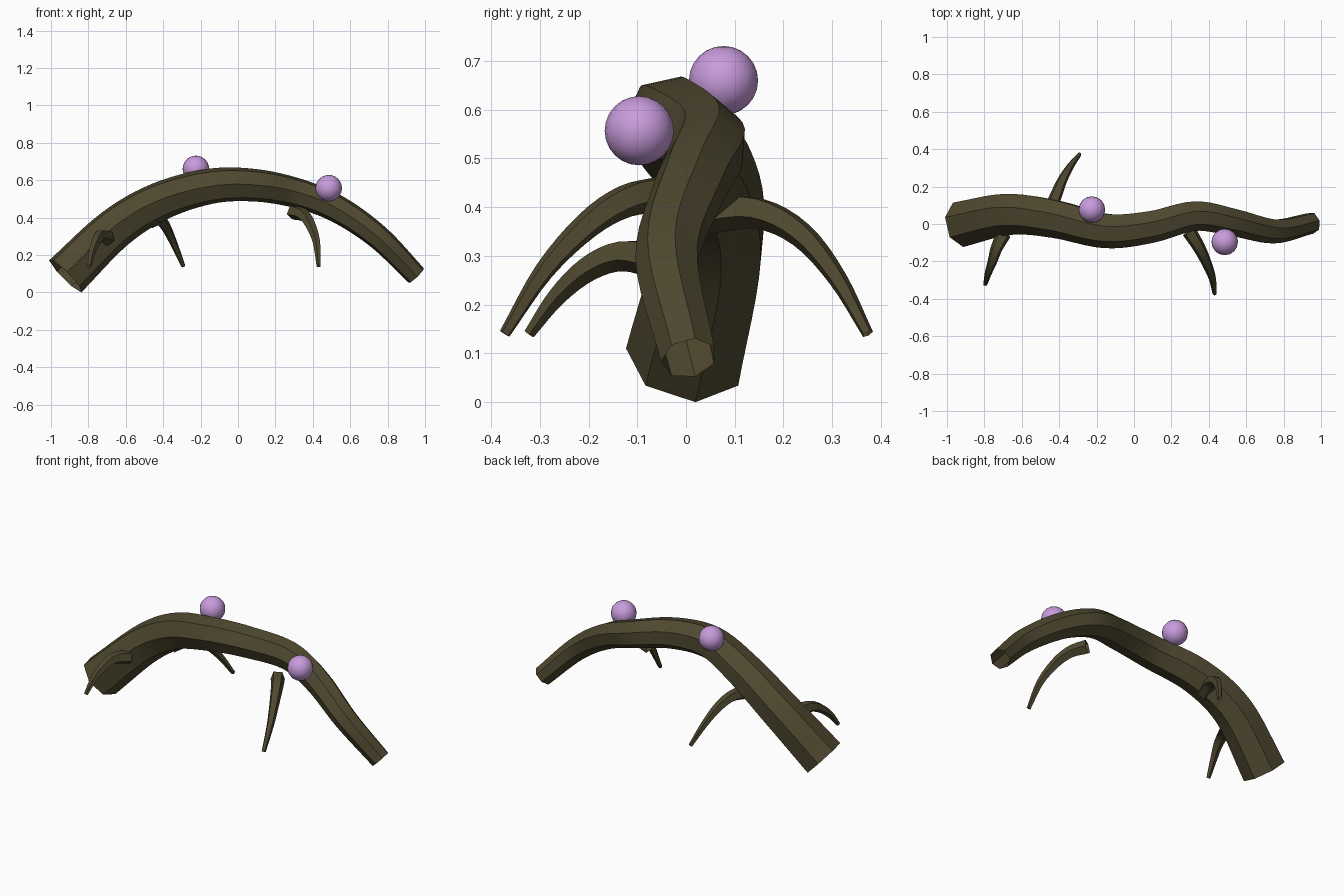
import bpy, bmesh, math
from mathutils import Vector, Quaternion

if "Cube" in bpy.data.objects:
    bpy.data.objects.remove(bpy.data.objects["Cube"])


def material(name, rgb):
    m = bpy.data.materials.new(name)
    m.diffuse_color = (*rgb, 1.0)
    m.use_nodes = True
    m.node_tree.nodes["Principled BSDF"].inputs["Base Color"].default_value = m.diffuse_color
    return m


bark = material("dark_bark", (0.078, 0.065, 0.029))
lilac = material("lilac", (0.58, 0.33, 0.72))


def finish(bm, name, mat):
    me = bpy.data.meshes.new(name)
    bm.to_mesh(me)
    bm.free()
    me.materials.append(mat)
    ob = bpy.data.objects.new(name, me)
    bpy.context.collection.objects.link(ob)
    bpy.ops.object.select_all(action='DESELECT')
    ob.select_set(True)
    bpy.context.view_layer.objects.active = ob
    bpy.ops.object.shade_smooth_by_angle(angle=math.radians(35))
    return ob


def spline(points, steps):
    """Catmull-Rom samples through the points."""
    p = [Vector(q) for q in points]
    p = [2 * p[0] - p[1]] + p + [2 * p[-1] - p[-2]]
    out = []
    for i in range(1, len(p) - 2):
        a, b, c, d = p[i - 1:i + 3]
        for k in range(steps):
            t = k / steps
            out.append(0.5 * (2 * b + (c - a) * t + (2 * a - 5 * b + 4 * c - d) * t * t
                              + (3 * b - a - 3 * c + d) * t ** 3))
    return out + [p[-2]]


def tube(name, points, r0, r1, sides, steps):
    """Open tapered tube with a twist-free frame."""
    path = spline(points, steps)
    n = len(path)
    tang = [(path[min(i + 1, n - 1)] - path[max(i - 1, 0)]).normalized() for i in range(n)]
    length = [0.0]
    for a, b in zip(path, path[1:]):
        length.append(length[-1] + (b - a).length)
    t = tang[0]
    down = Vector((0, 0, -1))
    nrm = (down - t * down.dot(t)).normalized()
    bm = bmesh.new()
    rings = []
    for i in range(n):
        if i:
            nrm = tang[i - 1].rotation_difference(tang[i]) @ nrm
            nrm = (nrm - tang[i] * nrm.dot(tang[i])).normalized()
        r = r0 + (r1 - r0) * length[i] / length[-1]
        rings.append([bm.verts.new(path[i] + r * (Quaternion(tang[i], 2 * math.pi * k / sides) @ nrm))
                      for k in range(sides)])
    for a, b in zip(rings, rings[1:]):
        for k in range(sides):
            j = (k + 1) % sides
            bm.faces.new((a[k], a[j], b[j], b[k]))
    return finish(bm, name, bark)


# arched, wavy trunk
tube("trunk", [(-.922, 0, .09), (-.66, .055, .342), (-.42, .03, .487), (-.15, -.033, .567),
               (.09, -.012, .573), (.32, .045, .53), (.53, .01, .447), (.75, -.037, .295),
               (.953, .006, .09)], .125, .058, 7, 6)

# drooping side branches
branches = {
    "front_left_branch": [(-.695, -.05, .29), (-.735, -.13, .302), (-.757, -.20, .275),
                          (-.78, -.265, .217), (-.795, -.322, .14)],
    "front_right_branch": [(.295, -.04, .43), (.345, -.12, .415), (.385, -.20, .365),
                           (.42, -.29, .27), (.432, -.372, .14)],
    "back_left_branch": [(-.46, .04, .385), (-.42, .145, .39), (-.383, .235, .345),
                         (-.34, .31, .255), (-.292, .373, .14)],
}
for name, pts in branches.items():
    tube(name, pts, .041, .012, 5, 4)

# lilac balls resting on the trunk
for name, pos in (("left_ball", (-.225, .077, .66)), ("right_ball", (.485, -.096, .557))):
    bm = bmesh.new()
    bmesh.ops.create_uvsphere(bm, u_segments=16, v_segments=12, radius=.071)
    bmesh.ops.translate(bm, verts=bm.verts, vec=Vector(pos))
    finish(bm, name, lilac)
